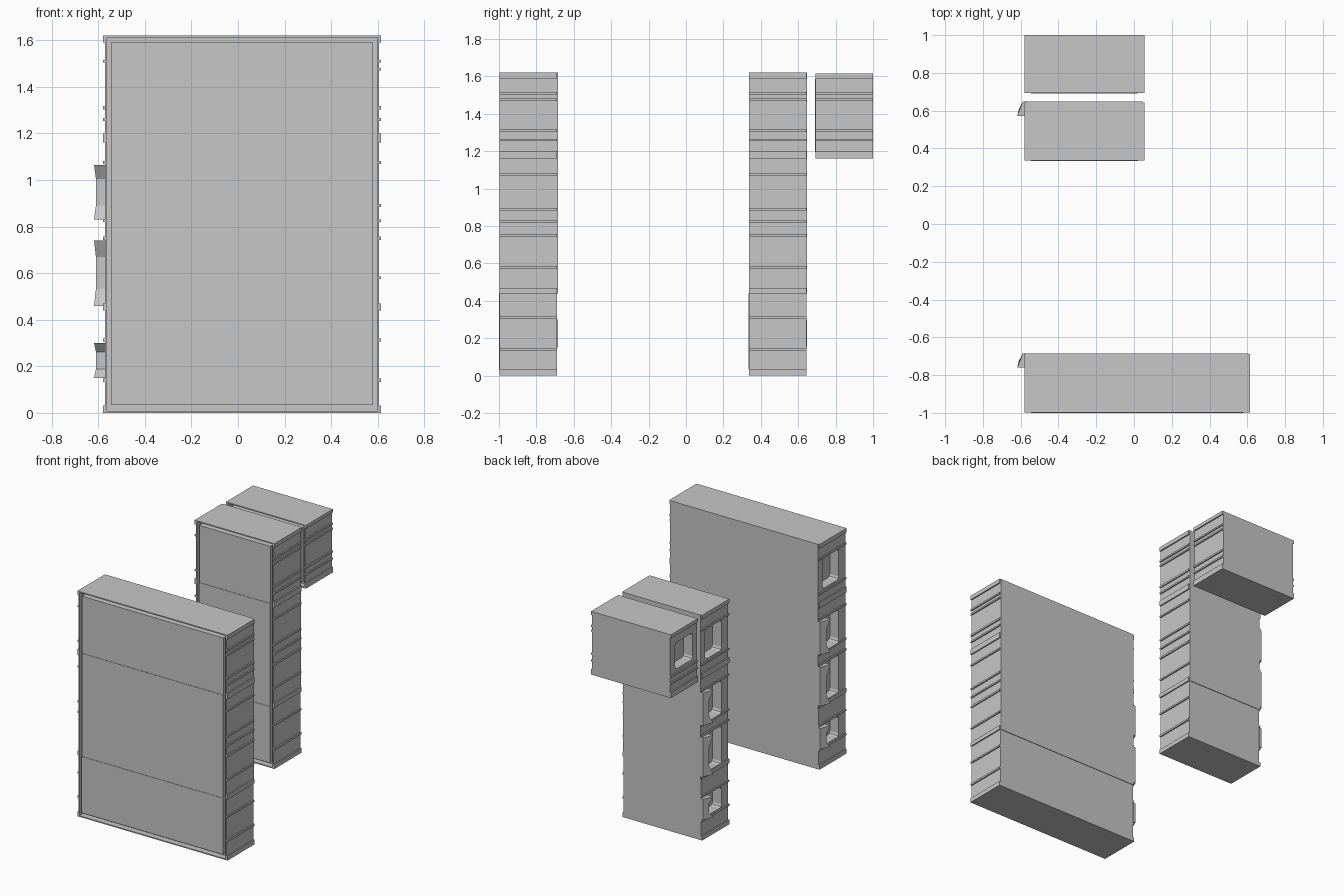
import bpy, bmesh
from mathutils import Vector

if "Cube" in bpy.data.objects:
    bpy.data.objects.remove(bpy.data.objects["Cube"])

grey = bpy.data.materials.new("plain grey")
grey.use_nodes = True
COLOUR = (0.57, 0.57, 0.57, 1)
grey.diffuse_color = COLOUR
grey.node_tree.nodes["Principled BSDF"].inputs["Base Color"].default_value = COLOUR


def make_object(name, bm):
    bmesh.ops.recalc_face_normals(bm, faces=bm.faces)
    mesh = bpy.data.meshes.new(name)
    bm.to_mesh(mesh)
    bm.free()
    mesh.materials.append(grey)
    obj = bpy.data.objects.new(name, mesh)
    bpy.context.collection.objects.link(obj)
    return obj


def add_box(bm, x, y, z):
    for v in bmesh.ops.create_cube(bm, size=1)["verts"]:
        v.co = Vector([(r[0] + r[1]) / 2 + c * (r[1] - r[0]) for r, c in zip((x, y, z), v.co)])


LEFT = -0.58
RIB = 0.009
WALL = 0.008     # thin outer lip around the front
BORDER = 0.035   # from the outside to the front panel
GROOVE = 0.045   # depth of the gap around the front panel
LOW_SEAM, HIGH_SEAM = 0.44, 1.18
# Horizontal side ribs: centre height and thickness
RIBS = [(1.605, 0.03), (1.51, 0.012), (1.475, 0.012), (1.31, 0.014), (1.26, 0.012),
        (1.18, 0.04), (1.075, 0.012), (0.89, 0.012), (0.825, 0.012), (0.75, 0.014),
        (0.58, 0.012), (0.455, 0.03), (0.313, 0.012), (0.14, 0.014), (0.016, 0.032)]
# Side openings: bottom and top; the last three carry handles
TALL_OPENINGS = [(1.28, 1.5), (0.83, 1.065), (0.46, 0.74), (0.15, 0.3)]
HANGING_OPENINGS = [(1.34, 1.53)]


def cut_openings(body, y0, y1, openings):
    bm = bmesh.new()
    for low, high in openings:
        add_box(bm, (LEFT - 0.05, LEFT + 0.08), (y0, y1), (low, high))
    edges = [e for e in bm.edges if abs(e.verts[0].co.x - e.verts[1].co.x) > 0.1]
    bmesh.ops.bevel(bm, geom=edges, offset=0.02, segments=2, affect="EDGES", profile=0.5)
    cutter = make_object("opening_cutter", bm)
    cutter.hide_render = True
    cutter.hide_set(True)
    mod = body.modifiers.new("openings", "BOOLEAN")
    mod.object = cutter
    mod.operation = "DIFFERENCE"
    mod.solver = "EXACT"


def make_handle(name, back, low, high):
    # Hooked pull, hollowed in the middle and tapering to the back
    front, hollow, end = back - 0.076, back - 0.04, 0.06 * (high - low) / 0.235
    outline = [(back, low), (front, low), (hollow, low + end),
               (hollow, high - end), (front, high), (back, high)]
    bm = bmesh.new()
    inner = [bm.verts.new((LEFT + RIB, y, z)) for y, z in outline]
    outer = [bm.verts.new((LEFT - (0.008 if y == back else 0.03 if y == hollow else 0.038), y, z))
             for y, z in outline]
    bm.faces.new(inner)
    bm.faces.new(outer)
    for i in range(len(outline)):
        j = (i + 1) % len(outline)
        bm.faces.new((inner[i], inner[j], outer[j], outer[i]))
    make_object(name, bm)


def make_cabinet(name, right, y0, y1, bottom, top, window, openings):
    tall = bottom < LOW_SEAM
    x0, x1 = LEFT + RIB, right - RIB
    back = y1 - (0.004 if tall else 0)
    floor = y0 + GROOVE

    # Main body behind the front groove
    bm = bmesh.new()
    add_box(bm, (x0, x1), (floor, back), (bottom, top))
    body = make_object(name + "_body", bm)
    cut_openings(body, y0 + window[0], y0 + window[1], openings)

    # Thin lip around the front
    bm = bmesh.new()
    for a in (x0, x1 - WALL):
        add_box(bm, (a, a + WALL), (y0 + 0.003, floor), (bottom, top))
    for a in (bottom, top - WALL):
        add_box(bm, (LEFT, right), (y0 + 0.003, floor), (a, a + WALL))
    make_object(name + "_front_lip", bm)

    # Front panel, stepping back slightly at each seam
    levels = [bottom + BORDER, top - BORDER + 0.005]
    if tall:
        levels[1:1] = [LOW_SEAM, HIGH_SEAM]
    bm = bmesh.new()
    for i, (low, high) in enumerate(zip(levels, levels[1:])):
        add_box(bm, (LEFT + BORDER, right - BORDER), (y0 + 0.003 * i, floor), (low, high))
    make_object(name + "_front_panel", bm)

    # Side ribs, skipping the openings
    bm = bmesh.new()
    for z, size in RIBS:
        if not bottom <= z <= top:
            continue
        low, high = max(bottom, z - size / 2), min(top, z + size / 2)
        add_box(bm, (x1, right), (y0 + 0.003, back), (low, high))
        if not any(o[0] < z < o[1] for o in openings):
            add_box(bm, (LEFT, x0), (y0 + 0.003, back), (low, high))
    make_object(name + "_side_ribs", bm)
    if not tall:
        return

    # Back plate above the low seam, and handles
    bm = bmesh.new()
    add_box(bm, (x0, x1), (back, y1), (LOW_SEAM, top))
    make_object(name + "_back_plate", bm)
    for i, (low, high) in enumerate(openings[1:]):
        make_handle(f"{name}_handle_{i}", y1, low, high)


make_cabinet("wide_cabinet", 0.615, -1, -0.685, 0, 1.62, (0.08, 0.265), TALL_OPENINGS)
make_cabinet("narrow_cabinet", 0.055, 0.333, 0.648, 0, 1.62, (0.08, 0.265), TALL_OPENINGS)
make_cabinet("hanging_cabinet", 0.055, 0.69, 1, 1.16, 1.615, (0.05, 0.25), HANGING_OPENINGS)
